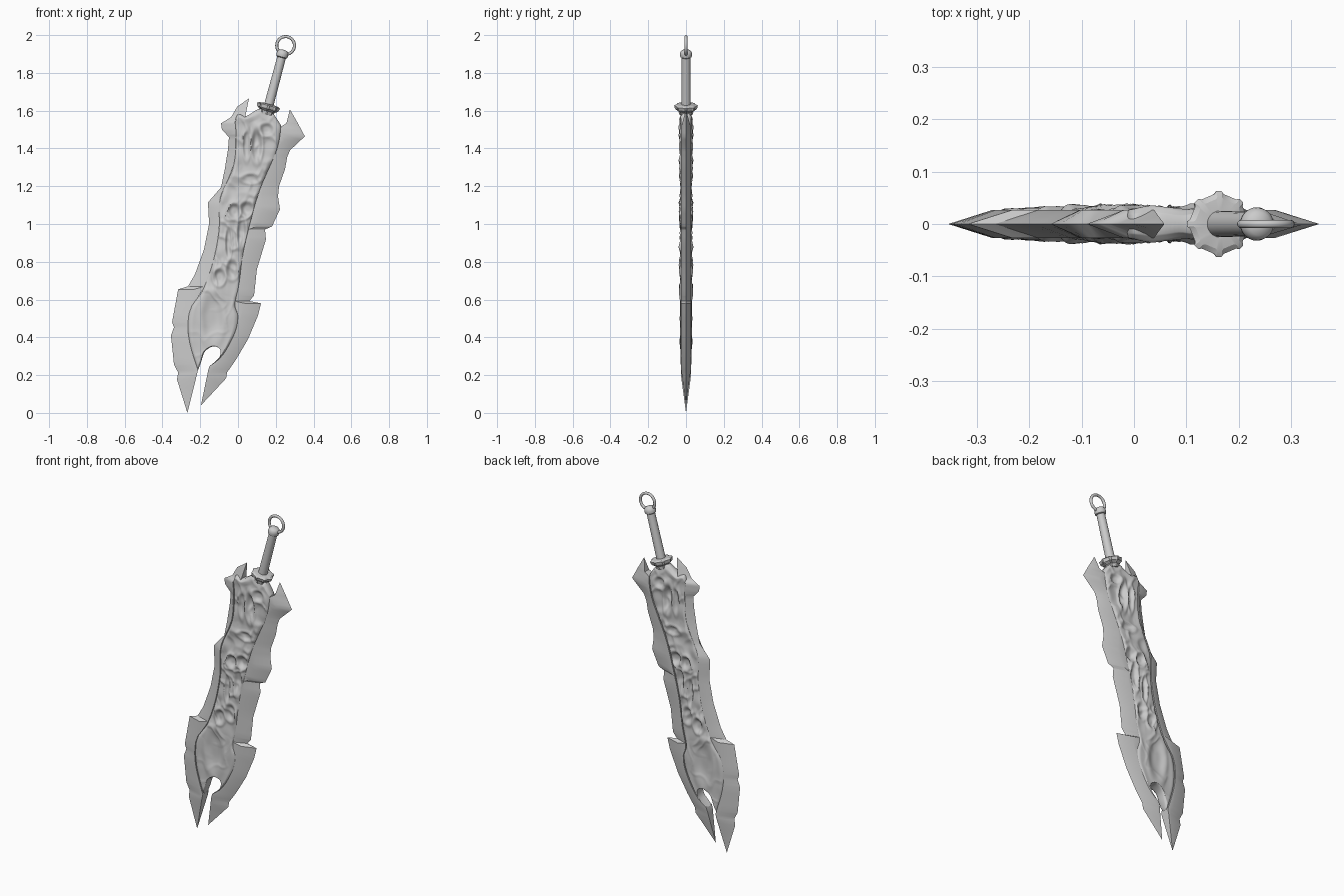
import bpy, bmesh, math
from mathutils import Vector, Matrix, noise

if "Cube" in bpy.data.objects:
    bpy.data.objects.remove(bpy.data.objects["Cube"])


def make(name, verts, faces, angle=35):
    me = bpy.data.meshes.new(name)
    me.from_pydata(verts, [], faces)
    bm = bmesh.new()
    bm.from_mesh(me)
    bmesh.ops.remove_doubles(bm, verts=bm.verts, dist=1e-5)
    bmesh.ops.recalc_face_normals(bm, faces=bm.faces)
    bm.to_mesh(me)
    bm.free()
    me.shade_smooth()
    me.set_sharp_from_angle(angle=math.radians(angle))
    ob = bpy.data.objects.new(name, me)
    bpy.context.collection.objects.link(ob)
    return ob


def loft(name, rings, angle=35, closed=False):
    """Skin a list of equal-length vertex rings, capping or joining the ends."""
    n, m = len(rings[0]), len(rings)
    verts = [v for r in rings for v in r]
    faces = []
    for i in range(m if closed else m - 1):
        a, b = i * n, ((i + 1) % m) * n
        faces += [(a + j, a + (j + 1) % n, b + (j + 1) % n, b + j) for j in range(n)]
    if not closed:
        faces += [tuple(range(n)), tuple(range((m - 1) * n, m * n))]
    return make(name, verts, faces, angle)


def spline(pts, t):
    """Catmull-Rom point at t in 0..1."""
    f = t * (len(pts) - 1)
    i = min(int(f), len(pts) - 2)
    f -= i
    p = [Vector(pts[max(0, min(len(pts) - 1, i + k))]) for k in (-1, 0, 1, 2)]
    return 0.5 * (2 * p[1] + (p[2] - p[0]) * f + (2 * p[0] - 5 * p[1] + 4 * p[2] - p[3]) * f * f
                  + (3 * p[1] - p[0] - 3 * p[2] + p[3]) * f ** 3)


def x_at(line, z):
    for a, b in zip(line, line[1:]):
        if a[1] <= z <= b[1]:
            return a[0] + (b[0] - a[0]) * (z - a[1]) / max(b[1] - a[1], 1e-6)
    return line[-1][0] if z > line[-1][1] else line[0][0]


# Edges of the carved core, bottom to top (x, z), rung-matched left and right
EDGE_L = [(-.212, .225), (-.254, .363), (-.265, .468), (-.249, .558), (-.185, .654), (-.132, .80),
          (-.10, .97), (-.095, 1.13), (-.026, 1.30), (-.01, 1.448), (-.016, 1.543)]
EDGE_R = [(-.153, .246), (-.085, .30), (-.02, .416), (0, .506), (-.016, .574), (.005, .68),
          (.026, .84), (.063, 1.0), (.115, 1.18), (.206, 1.395), (.228, 1.522)]
# Core bottom (hooked notch) and top, left to right
BOTTOM = [(-.212, .225), (-.195, .27), (-.175, .325), (-.13, .352), (-.093, .335), (-.10, .29), (-.153, .246)]
TOP = [(-.016, 1.543), (0, 1.58), (.045, 1.572), (.10, 1.605), (.14, 1.61), (.185, 1.585), (.228, 1.522)]

# Outer cutting edges, bottom to top
OUT_L = [(-.268, 0), (-.323, .177), (-.317, .214), (-.339, .257), (-.355, .41), (-.339, .453), (-.349, .48),
         (-.317, .654), (-.265, .67), (-.228, .733), (-.18, .866), (-.153, 1.0), (-.159, 1.114), (-.09, 1.194),
         (-.07, 1.29), (-.053, 1.395), (-.048, 1.46), (-.085, 1.50), (-.09, 1.533), (-.037, 1.565),
         (-.005, 1.62), (.058, 1.665)]
OUT_R = [(-.196, .04), (-.063, .183), (-.058, .214), (-.01, .283), (.053, .39), (.106, .516), (.122, .58),
         (.06, .592), (.085, .622), (.1, .76), (.148, .918), (.143, .971), (.18, .987), (.222, 1.077),
         (.212, 1.146), (.217, 1.2), (.249, 1.29), (.26, 1.353), (.275, 1.39), (.354, 1.464),
         (.317, 1.533), (.275, 1.607)]


def blade(name, outer, edge, foot, horn):
    inner = [outer[0]] + foot + [tuple(spline(edge, i / 80)) for i in range(81)] + horn + [outer[-1]]
    z0, z1 = outer[0][1], outer[-1][1]
    rings = []
    for k, (a, b) in enumerate(zip(outer, outer[1:])):
        for s in range(5 if k == len(outer) - 2 else 4):
            x, z = a[0] + (b[0] - a[0]) * s / 4, a[1] + (b[1] - a[1]) * s / 4
            xi = x_at(inner, z)
            t = .027 * max(0, min(1, (z - z0) / .2, (z1 - z) / .1))
            xr = x + (xi - x) * min(.95, .085 / max(abs(xi - x), .001))
            rings.append([(x, 0, z), (xr, -t, z), (xi, -t, z), (xi, t, z), (xr, t, z)])
    return loft(name, rings, 30)


blade("left_blade", OUT_L, EDGE_L, [], [(.037, 1.56)])
blade("right_blade", OUT_R, EDGE_R, [(-.159, .22)], [(.254, 1.523)])

# Carved hollows: x, z, half width, half height, depth
HOLLOWS = [(.10, 1.42, .022, .07, .016), (.045, 1.42, .016, .06, .010), (.15, 1.50, .03, .025, .010),
           (.07, 1.24, .04, .02, .010), (-.02, 1.07, .025, .03, .013), (.05, 1.08, .03, .03, .013),
           (.02, .95, .02, .07, .014), (-.05, .90, .014, .06, .010), (-.03, .76, .025, .04, .012),
           (-.10, .72, .025, .035, .012), (-.135, .50, .045, .10, .010)]


def relief(x, z, u):
    side = abs(2 * u - 1)
    rough = min(1, max(.3, (z - .5) / .2))
    n = noise.noise(Vector((x * 17, 3.1, z * 13)))
    w = noise.noise(Vector((x * 11 + n * .6, 8.7, z * 9)))
    h = .029 + rough * (.009 * n + .006 * max(0, 1 - abs(w) * 5) - .002)
    for cx, cz, rx, rz, d in HOLLOWS:
        q = ((x - cx) / rx) ** 2 + ((z - cz) / rz) ** 2
        h += d * (.35 * math.exp(-(q - 2) ** 2) - math.exp(-q * q))
    h = min(h, .039)
    return h + (.019 - h) * max(0, (side - .8) / .2) ** 2


# Carved core: patch between the four boundary curves, same relief on both sides
NU, NV = 44, 260
rows = []
for j in range(NV + 1):
    v = j / NV
    L, R = spline(EDGE_L, v), spline(EDGE_R, v)
    row = []
    for i in range(NU + 1):
        u = i / NU
        p = L.lerp(R, u)
        lo = spline(BOTTOM, u) - Vector(EDGE_L[0]).lerp(Vector(EDGE_R[0]), u)
        hi = spline(TOP, u) - Vector(EDGE_L[-1]).lerp(Vector(EDGE_R[-1]), u)
        p = p + lo * max(0, 1 - v / .35) ** 1.5 + hi * max(0, 1 - (1 - v) / .15)
        h = relief(p.x, p.y, u)
        h *= min(1, .6 + (1 - v) * 25, .6 + v * 25)
        row.append((p.x, p.y, h))
    rows.append([(x, -h, z) for x, z, h in row] + [(x, h, z) for x, z, h in reversed(row)])
verts = [p for r in rows for p in r]
n = len(rows[0])
faces = [(j * n + i, j * n + (i + 1) % n, (j + 1) * n + (i + 1) % n, (j + 1) * n + i)
         for j in range(NV) for i in range(n)]
for base in (0, NV * n):
    faces += [(base + i, base + i + 1, base + n - 2 - i, base + n - 1 - i) for i in range(NU)]
make("carved_core", verts, faces, 60)

# Hilt frame: leans to the right
HILT = Matrix.Translation((.153, 0, 1.592)) @ Matrix.Rotation(math.radians(15), 4, 'Y')


def lathe(name, profile, outline, angle=35):
    rings = [[tuple(HILT @ Vector((r * x, r * y, h))) for x, y in outline] for r, h in profile]
    return loft(name, rings, angle)


circle = [(math.cos(i * math.tau / 24), math.sin(i * math.tau / 24)) for i in range(24)]
# Octagonal guard with a small nub on each corner
octagon = []
for i in range(8):
    for da, r in ((-9, .92), (-5, 1), (5, 1), (9, .92)):
        a = math.radians(i * 45 + da)
        octagon.append((r * math.cos(a), r * math.sin(a)))
lathe("guard", [(.036, -.012), (.04, .006), (.058, .018), (.063, .036), (.052, .042), (.03, .044)], octagon, 25)
lathe("grip", [(.026, .0), (.025, .06), (.023, .31)], circle)
lathe("pommel", [(.022, .298), (.030, .303), (.032, .315), (.030, .329), (.022, .338), (.008, .342)], circle, 40)

# Pommel ring
rings = []
for i in range(40):
    a = i * math.tau / 40
    rings.append([(.252 + (.047 + .008 * math.cos(b)) * math.cos(a), .008 * math.sin(b),
                   1.945 + (.047 + .008 * math.cos(b)) * math.sin(a))
                  for b in [k * math.tau / 12 for k in range(12)]])
loft("pommel_ring", rings, 60, closed=True)
